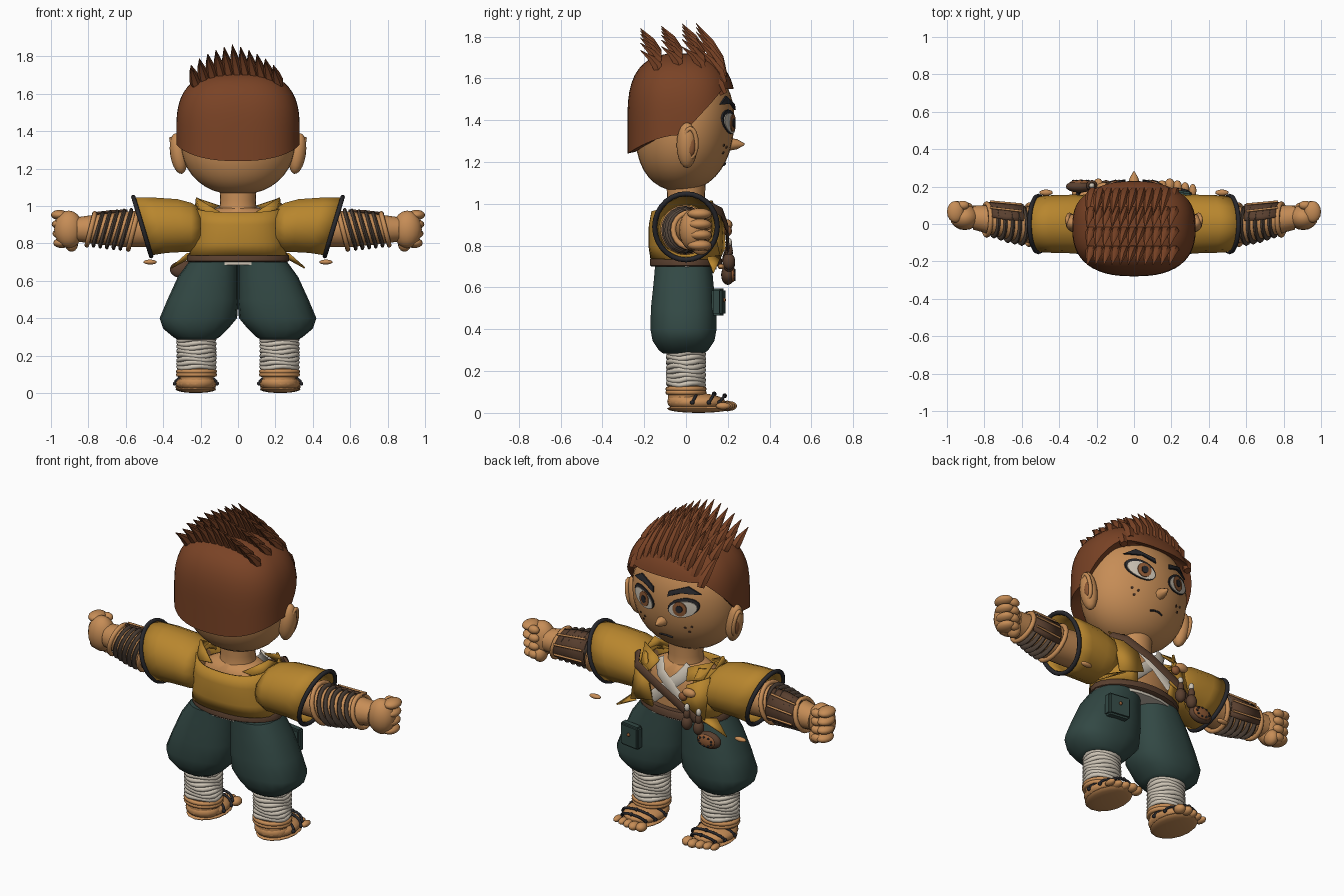
import bpy, bmesh, math
from math import sin, cos, pi, radians
from mathutils import Vector, Euler

if bpy.data.objects.get("Cube"):
    bpy.data.objects.remove(bpy.data.objects["Cube"])


def mat(name, *rgb):
    m = bpy.data.materials.new(name)
    m.use_nodes = True
    m.diffuse_color = (*rgb, 1)
    m.node_tree.nodes["Principled BSDF"].inputs["Base Color"].default_value = (*rgb, 1)
    return m


SKIN = mat("skin", .565, .265, .093)
HAIR = mat("auburn hair", .195, .056, .019)
YELLOW = mat("mustard cloth", .479, .238, .027)
GREEN = mat("dark green cloth", .032, .065, .058)
CREAM = mat("cream cloth", .61, .55, .46)
WRAP = mat("grey brown leather", .084, .058, .042)
BROWN = mat("brown leather", .1, .05, .028)
BLACK = mat("charcoal", .021, .021, .025)
IRIS = mat("iris brown", .27, .1, .035)


def finish(name, bm, material, thick=0, angle=50):
    bmesh.ops.recalc_face_normals(bm, faces=bm.faces)
    me = bpy.data.meshes.new(name)
    bm.to_mesh(me)
    bm.free()
    me.materials.append(material)
    ob = bpy.data.objects.new(name, me)
    bpy.context.collection.objects.link(ob)
    me.polygons.foreach_set("use_smooth", [True] * len(me.polygons))
    me.set_sharp_from_angle(angle=radians(angle))
    if thick:
        ob.modifiers.new("thickness", "SOLIDIFY").thickness = thick
    return ob


def loft(name, rings, material, caps=True, closed=True, wrap=False, thick=0, angle=50):
    bm = bmesh.new()
    rows = [[bm.verts.new(p) for p in r] for r in rings]
    n = len(rows[0])
    for a, b in zip(rows, rows[1:] + ([rows[0]] if wrap else [])):
        for i in range(n if closed else n - 1):
            j = (i + 1) % n
            bm.faces.new((a[i], a[j], b[j], b[i]))
    if caps and not wrap:
        bm.faces.new(rows[0])
        bm.faces.new(rows[-1])
    return finish(name, bm, material, thick, angle)


def power(v, e):
    return math.copysign(abs(v) ** (2 / e), v)


def flat_ring(z, cx, cy, rx, ry, n=24, e=2):
    return [Vector((cx + rx * power(cos(t), e), cy + ry * power(sin(t), e), z))
            for t in (2 * pi * i / n for i in range(n))]


def side_ring(s, x, cy, cz, ry, rz, slant=0, n=16):
    return [Vector((s * (x + slant * rz * sin(t)), cy + ry * cos(t), cz + rz * sin(t)))
            for t in (2 * pi * i / n for i in range(n))]


def sweep(name, path, material, r=.01, r2=None, hint=(0, 1, 0), closed=False, n=8):
    path = [Vector(p) for p in path]
    rings = []
    for i, p in enumerate(path):
        a, b = path[i - 1], path[(i + 1) % len(path)]
        if not closed:
            a, b = path[max(i - 1, 0)], path[min(i + 1, len(path) - 1)]
        t = (b - a).normalized()
        u = t.cross(Vector(hint)).normalized()
        v = t.cross(u)
        rings.append([p + u * r * cos(2 * pi * k / n) + v * (r2 or r) * sin(2 * pi * k / n)
                      for k in range(n)])
    return loft(name, rings, material, wrap=closed)


def ball(name, loc, scale, material, rot=(0, 0, 0), seg=16):
    bm = bmesh.new()
    bmesh.ops.create_uvsphere(bm, u_segments=seg, v_segments=max(6, seg * 2 // 3), radius=1)
    m = Euler(rot).to_matrix()
    for v in bm.verts:
        v.co = m @ (v.co * Vector(scale)) + Vector(loc)
    return finish(name, bm, material, angle=80)


def plate(name, pts, material, thick=.009):
    bm = bmesh.new()
    bm.faces.new([bm.verts.new(p) for p in pts])
    bmesh.ops.triangulate(bm, faces=bm.faces)
    return finish(name, bm, material, thick, 20)


# Head, neck and hair
HZ, HRX, HRY, HRZ = 1.365, .31, .235, .305
levels = [-cos(pi * (i + .35) / 19.7) for i in range(20)]
loft("head", [flat_ring(HZ + HRZ * c, 0, .02 * c - .005,
                        HRX * (1 - abs(c) ** 2.2) ** .455,
                        HRY * (1 - abs(c) ** 2.2) ** .455, 32) for c in levels], SKIN)
loft("neck", [flat_ring(z, 0, 0, r, r * .95) for z, r in
              ((.9, .13), (.97, .1), (1.03, .095), (1.12, .1))], SKIN)


def hair_radius(z):
    return max(0, 1 - max(0, (z - 1.4) / .32) ** 2.8) ** .357


def hair_edge(t):
    f = sin(t)
    if f < 0:
        return 1.33 - .09 * abs(f) ** 1.5
    return 1.33 + .22 * min(1, f * 1.35) ** .8


rows = []
for k in range(15):
    row = []
    for i in range(48):
        t = 2 * pi * i / 48
        z = hair_edge(t) + (1.718 - hair_edge(t)) * sin(pi / 2 * k / 14)
        r = hair_radius(z)
        row.append(Vector((.33 * r * power(cos(t), 2.5), -.02 + .26 * r * power(sin(t), 2.5), z)))
    rows.append(row)
rows.insert(0, [Vector((p.x * .85, p.y * .85, p.z + .01)) for p in rows[0]])
loft("hair_cap", rows, HAIR)

# Rows of swept back hair tufts
for y, length in ((-.13, .16), (-.03, .16), (.08, .18), (.18, .24)):
    for i in range(11):
        x = -.22 + .044 * i
        rho = ((abs(x) / .33) ** 2.5 + (abs(y + .02) / .26) ** 2.5) ** .4
        z = 1.4 + .32 * max(0, 1 - rho ** 2.8) ** .357 - .03
        drop = 1 - 1.6 * abs(x)
        d = Vector((-.03, -.55 * length, length * drop))
        rings = []
        for f, w in ((0, .022), (.3, .03), (.65, .021), (1, .002)):
            c = Vector((x, y, z)) + d * f + Vector((0, .022 * sin(pi * f), 0))
            rings.append([c + Vector((w * cos(a), w * .8 * sin(a), w * .4 * sin(a)))
                          for a in (pi * k / 3 for k in range(6))])
        loft("hair_tuft", rings, HAIR)


# Face details follow the curve of the head
def on_face(x, z, off):
    c = (z - HZ) / HRZ
    k = (1 - abs(c) ** 2.2) ** .455
    return Vector((x, .02 * c - .005 + HRY * k * math.sqrt(max(0, 1 - (x / HRX / k) ** 2)) + off, z))


def face_patch(name, outline, off, material):
    n = len(outline)
    cx, cz = sum(p[0] for p in outline) / n, sum(p[1] for p in outline) / n
    rings = [[on_face(cx + (x - cx) * f, cz + (z - cz) * f, off) for x, z in outline]
             for f in (1, .7, .4, .1)]
    rings.insert(0, [p - Vector((0, .008, 0)) for p in rings[0]])
    return loft(name, rings, material)


def oval(cx, cz, rx, rz, tilt=0, n=20):
    return [(cx + rx * cos(t), cz + rz * sin(t) + tilt * rx * cos(t))
            for t in (2 * pi * i / n for i in range(n))]


for s in (1, -1):
    face_patch("eye_outline", oval(s * .127, 1.392, .082, .056, s * .2), .006, BLACK)
    face_patch("eye_white", oval(s * .127, 1.385, .074, .047, s * .2), .01, CREAM)
    face_patch("iris", oval(s * .115, 1.387, .037, .042), .014, IRIS)
    face_patch("pupil", oval(s * .115, 1.387, .018, .021), .018, BLACK)
    face_patch("eyebrow", [(s * x, z) for x, z in
               ((.045, 1.448), (.12, 1.478), (.215, 1.475), (.15, 1.515), (.05, 1.478))], .012, BLACK)
    for dx, dz in ((0, 0), (.035, .01), (.018, -.025)):
        face_patch("freckle", oval(s * (.13 + dx), 1.27 + dz, .006, .006, n=8), .004, BROWN)
    ball("ear", (s * .318, .005, 1.28), (.045, .05, .11), SKIN, (0, s * .15, 0))
    sweep("ear_rim", [(s * (.345 + .012 * sin(a)), .02 + .03 * cos(a), 1.29 + .07 * sin(a))
                      for a in (2 * pi * i / 16 for i in range(16))], SKIN, .011,
          hint=(1, 0, 0), closed=True)
    ball("ear_hollow", (s * .343, .025, 1.28), (.018, .022, .05), IRIS)
sweep("mouth", [on_face(x, 1.192 - 4 * x * x, .002) for x in (-.04, -.02, 0, .02, .04)], BLACK, .005)
loft("nose", [[Vector((w * cos(a), y, 1.285 + w * sin(a))) for a in (pi * k / 4 for k in range(8))]
              for y, w in ((.2, .032), (.245, .024), (.28, .004))], SKIN)

# Torso, jacket and belt
loft("chest", [flat_ring(z, 0, 0, rx, ry) for z, rx, ry in
               ((.69, .22, .13), (.85, .22, .135), (.95, .19, .12), (.99, .11, .09))], SKIN)
rows = []
for z, rx, ry, gap, lift in ((.735, .262, .17, .35, 0), (.8, .25, .18, .4, 0),
                             (.9, .245, .178, .55, .02), (.965, .235, .165, .75, .06)):
    row = []
    for i in range(33):
        t = pi / 2 + gap + (2 * pi - 2 * gap) * i / 32
        row.append(Vector((rx * power(cos(t), 2.4), ry * power(sin(t), 2.4), z + lift * (sin(t) + 1) / 2)))
    rows.append(row)
loft("jacket_body", rows, YELLOW, caps=False, closed=False, thick=.012)
loft("belt", [flat_ring(z, 0, 0, r, r * .63) for z, r in ((.7, .262), (.705, .272), (.735, .272), (.745, .26))], BROWN)
loft("shirt_hem", [flat_ring(z, 0, 0, .265, .145) for z in (.685, .705)], CREAM)
sweep("shirt_band", [(.1, .1, 1.0), (.06, .145, .94), (-.02, .155, .87), (-.12, .155, .78)], CREAM, .032, .008)
sweep("shirt_band", [(-.1, .1, 1.0), (-.06, .14, .94), (.02, .145, .87), (.12, .145, .78)], CREAM, .032, .008)
sweep("shoulder_strap", [(.24, .1, 1.0), (.2, .17, .96), (.05, .195, .89), (-.14, .2, .79), (-.22, .18, .73)], BROWN, .026, .008)

for s in (1, -1):
    # Collar flaps, loose hem corners and sleeves
    plate("collar_flap", [(s * .09, .11, 1.0), (s * .225, .06, 1.045), (s * .2, .13, .96), (s * .12, .17, .95)], YELLOW)
    plate("collar_back", [(s * .1, -.1, .97), (s * .225, -.03, 1.045), (s * .23, .05, 1.0), (s * .2, -.1, .96)], YELLOW)
    plate("jacket_front_flap", [(s * .24, .12, .98), (s * .13, .18, .93), (s * .09, .19, .79), (s * .24, .17, .75)], YELLOW)
    plate("hem_corner", [(s * .2, .17, .75), (s * .27, .1, .74), (s * .355, .13, .665)], YELLOW)
    sleeve = ((.2, .88, .13, .11, 0), (.25, .885, .15, .135, 0), (.31, .895, .157, .145, .1),
              (.42, .897, .155, .152, .25), (.51, .89, .15, .158, .3))
    loft("sleeve", [side_ring(s, x, 0, z, ry, rz, k, 14) for x, z, ry, rz, k in sleeve],
         YELLOW, caps=False, thick=.012, angle=35)
    sweep("sleeve_trim", side_ring(s, .512, 0, .89, .15, .158, .3, 28), BLACK, .012,
          hint=(1, 0, 0), closed=True)
    ball("toggle", (s * .47, .168, .7), (.036, .016, .013), SKIN)

    # Arm with wrapped bracer
    loft("arm", [side_ring(s, x, y, z, r, r) for x, y, z, r in
                 ((.22, 0, .88, .09), (.45, 0, .88, .1), (.6, -.005, .875, .095),
                  (.75, .02, .875, .08), (.86, .035, .875, .065))], SKIN)
    for x, r, y in ((.6, .106, -.006), (.637, .103, -.002), (.674, .099, .002), (.711, .094, .01), (.748, .09, .018)):
        sweep("bracer_wrap", side_ring(s, x, y, .875, r - .012, r - .009, -.3, 20), WRAP, .018, .011,
              hint=(1, 0, 0), closed=True)
    for x, y, r in ((.56, -.004, .107), (.787, .024, .085)):
        sweep("bracer_rope", side_ring(s, x, y, .875, r, r, -.25, 20), SKIN, .013, hint=(1, 0, 0), closed=True)
    loft("bracer_plate", [[Vector((s * x, y + r * cos(a), .875 + r * sin(a)))
                           for a in (-.6 + .2 * k for k in range(11))]
                          for x, y, r in ((.59, 0, .108), (.68, .005, .104), (.78, .025, .092))],
         BROWN, caps=False, closed=False, thick=.008)
    for a in (-.3, .3, .9):
        sweep("bracer_cord", [(s * .6, .11 * cos(a), .875 + .11 * sin(a)),
                              (s * .77, .027 + .098 * cos(a), .875 + .098 * sin(a))], SKIN, .006, hint=(0, .3, 1))

    # Fist
    ball("palm", (s * .905, .035, .875), (.078, .068, .1), SKIN)
    for i in range(4):
        ball("finger", (s * (.955 - .004 * i), .065, .952 - .05 * i), (.045, .058, .027), SKIN)
        ball("finger_tip", (s * .915, .1, .945 - .048 * i), (.034, .024, .024), SKIN)
    ball("thumb", (s * .89, .07, .8), (.035, .045, .045), SKIN)

    # Baggy shorts
    shorts = ((.7, .132, .132, .138), (.62, .16, .162, .145), (.5, .187, .19, .158), (.4, .212, .207, .16),
              (.345, .226, .175, .15), (.3, .222, .125, .12), (.285, .222, .1, .1))
    loft("shorts_leg", [flat_ring(z, s * cx, -.012, rx, ry, 18, 2.4) for z, cx, rx, ry in shorts], GREEN)

    # Wrapped shins
    loft("shin", [flat_ring(z, s * .222, 0, .09, .085) for z in (.05, .32)], SKIN)
    for i in range(8):
        z = .138 + .021 * i
        sweep("shin_wrap", [p + Vector((0, 0, .006 * sin(k + i))) for k, p in
                            enumerate(flat_ring(z, s * .222, 0, .095, .084, 18))], CREAM, .0135,
              hint=(0, 0, 1), closed=True)
    for z in (.098, .115):
        sweep("ankle_cord", flat_ring(z, s * .222, 0, .098, .087), SKIN, .012, hint=(0, 0, 1), closed=True)

    # Foot, toes and sandal straps
    ball("foot", (s * .225, .05, .05), (.112, .14, .045), SKIN)
    ball("heel", (s * .222, 0, .055), (.1, .09, .05), SKIN)
    ball("sole", (s * .225, .06, .02), (.108, .15, .02), SKIN)
    for i in range(5):
        w = .03 - .0025 * i
        ball("toe", (s * (.15 + .041 * i), .208 - .01 * abs(i - 1), .033), (w, .036, w * .85), SKIN, seg=12)
    for y, h in ((.03, .048), (.11, .041), (.16, .032)):
        w = .114 * math.sqrt(1 - ((y - .05) / .145) ** 2)
        path = [(s * .225 + w * cos(a), y + .025 * sin(a), .05 + h * sin(a))
                for a in (pi * k / 10 for k in range(11))]
        sweep("sandal_strap", path, BLACK, .007)
        for p in path[::5]:
            ball("strap_knot", p, (.011, .011, .011), BLACK, seg=8)

# Pocket with flap and button
bm = bmesh.new()
bmesh.ops.create_cube(bm, size=1)
for v in bm.verts:
    v.co = Vector((v.co.x * .13 + .245, v.co.y * .05 + .155 - v.co.x * .02, v.co.z * .13 + .53))
bmesh.ops.bevel(bm, geom=bm.edges, offset=.01, segments=2, affect="EDGES")
finish("pocket", bm, GREEN)
ball("pocket_button", (.245, .183, .54), (.01, .008, .01), IRIS, seg=8)

# Hanging gourds and medallion at the hip
for x, z in ((-.15, .79), (-.225, .78)):
    ball("gourd_body", (x, .205, z - .065), (.03, .03, .04), BROWN)
    ball("gourd_neck", (x, .205, z - .015), (.019, .019, .03), BROWN)
    ball("gourd_stopper", (x, .205, z + .025), (.015, .015, .022), CREAM)
ball("strap_knot", (-.16, .2, .9), (.04, .022, .025), SKIN)
ball("strap_knot", (-.12, .2, .87), (.025, .02, .025), IRIS)
ball("medallion", (-.29, .2, .66), (.075, .032, .048), BROWN)
ball("medallion_face", (-.285, .221, .66), (.058, .016, .036), IRIS)
for i in range(9):
    a = 2 * pi * i / 9
    ball("medallion_stud", (-.285 + .042 * cos(a), .232, .66 + .025 * sin(a)), (.007, .005, .006), BLACK, seg=8)
